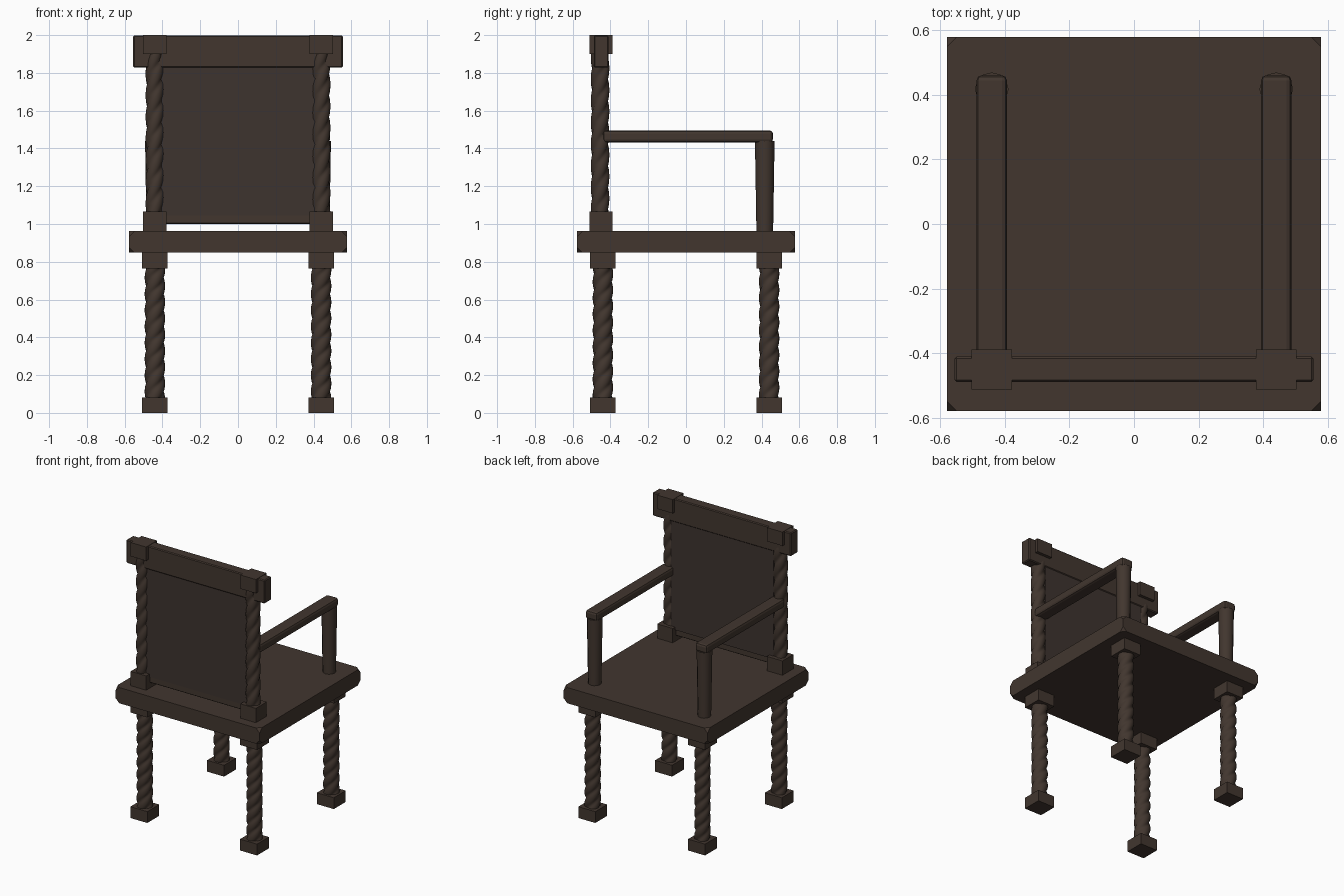
import bpy, bmesh, math

if "Cube" in bpy.data.objects:
    bpy.data.objects.remove(bpy.data.objects["Cube"])


def material(name, rgb):
    m = bpy.data.materials.new(name)
    m.diffuse_color = (*rgb, 1)
    m.use_nodes = True
    m.node_tree.nodes["Principled BSDF"].inputs["Base Color"].default_value = m.diffuse_color
    return m


wood = material("dark wood", (0.054, 0.037, 0.028))
leather = material("dark leather", (0.048, 0.034, 0.028))


def finish(bm, name, mat, smooth=None):
    bmesh.ops.recalc_face_normals(bm, faces=bm.faces[:])
    me = bpy.data.meshes.new(name)
    bm.to_mesh(me)
    bm.free()
    ob = bpy.data.objects.new(name, me)
    bpy.context.collection.objects.link(ob)
    me.materials.append(mat)
    if smooth:
        bpy.ops.object.select_all(action='DESELECT')
        ob.select_set(True)
        bpy.context.view_layer.objects.active = ob
        bpy.ops.object.shade_smooth_by_angle(angle=math.radians(smooth))
    return ob


def box(name, lo, hi, mat=wood, bevel=0, affect='EDGES', segments=1):
    bm = bmesh.new()
    bmesh.ops.create_cube(bm, size=1)
    for v in bm.verts:
        v.co = [(a + b) / 2 + c * (b - a) for a, b, c in zip(lo, hi, v.co)]
    if bevel:
        geom = bm.edges[:] if affect == 'EDGES' else bm.verts[:]
        bmesh.ops.bevel(bm, geom=geom, offset=bevel, segments=segments,
                        profile=0.5, affect=affect)
    return finish(bm, name, mat)


def block(name, x, y, z0, z1, w):
    return box(name, (x - w, y - w, z0), (x + w, y + w, z1))


def column(name, x, y, z0, z1, radius, sides, steps, smooth):
    """Stack of rings; radius(angle, t) shapes the cross-section."""
    bm = bmesh.new()
    rings = []
    for i in range(steps + 1):
        t = i / steps
        ring = []
        for k in range(sides):
            a = 2 * math.pi * k / sides
            r = radius(a, t)
            ring.append(bm.verts.new((x + r * math.cos(a), y + r * math.sin(a),
                                      z0 + (z1 - z0) * t)))
        rings.append(ring)
    for lo, hi in zip(rings, rings[1:]):
        for k in range(sides):
            n = (k + 1) % sides
            bm.faces.new((lo[k], lo[n], hi[n], hi[k]))
    bm.faces.new(rings[0][::-1])
    bm.faces.new(rings[-1])
    return finish(bm, name, wood, smooth)


def twisted(name, x, y, z0, z1, r_in, r_out, turns, lobes=3):
    def radius(a, t):
        s = abs(math.cos(lobes * (a - 2 * math.pi * turns * t) / 2))
        return r_out - (r_out - r_in) * (1 - s) ** 1.5
    return column(name, x, y, z0, z1, radius, 24, 72, 40)


# Seat slab with clipped corners
box("seat", (-0.578, -0.578, 0.848), (0.578, 0.578, 0.962), bevel=0.03, affect='VERTICES')

for sx, side in ((-1, "left"), (1, "right")):
    x = 0.44 * sx
    # Twisted legs between square blocks
    for y, end in ((-0.44, "front"), (0.44, "rear")):
        block(f"{end}_{side}_foot", x, y, 0, 0.082, 0.068)
        twisted(f"{end}_{side}_leg", x, y, 0.07, 0.78, 0.042, 0.054, 2.75)
        block(f"{end}_{side}_leg_block", x, y, 0.765, 0.855, 0.068)
    # Twisted backrest posts
    block(f"{side}_back_lower_block", x, -0.45, 0.955, 1.066, 0.062)
    twisted(f"{side}_back_post", x, -0.455, 1.05, 1.91, 0.037, 0.049, 2.5)
    block(f"{side}_back_upper_block", x, -0.45, 1.90, 2.0, 0.062)
    # Armrest and its tapered support
    box(f"{side}_armrest", (x - 0.047, -0.44, 1.432), (x + 0.047, 0.46, 1.495),
        bevel=0.016, segments=2)
    column(f"{side}_arm_support", x, 0.417, 0.95, 1.44,
           lambda a, t: 0.044 + 0.008 * t, 12, 1, 40)

# Backrest: top rail, panel and slim bottom rail
box("back_top_rail", (-0.555, -0.488, 1.828), (0.555, -0.41, 1.998), bevel=0.006)
box("back_panel", (-0.41, -0.475, 1.045), (0.41, -0.415, 1.84), leather)
box("back_bottom_rail", (-0.40, -0.468, 1.0), (0.40, -0.425, 1.05), bevel=0.004)
